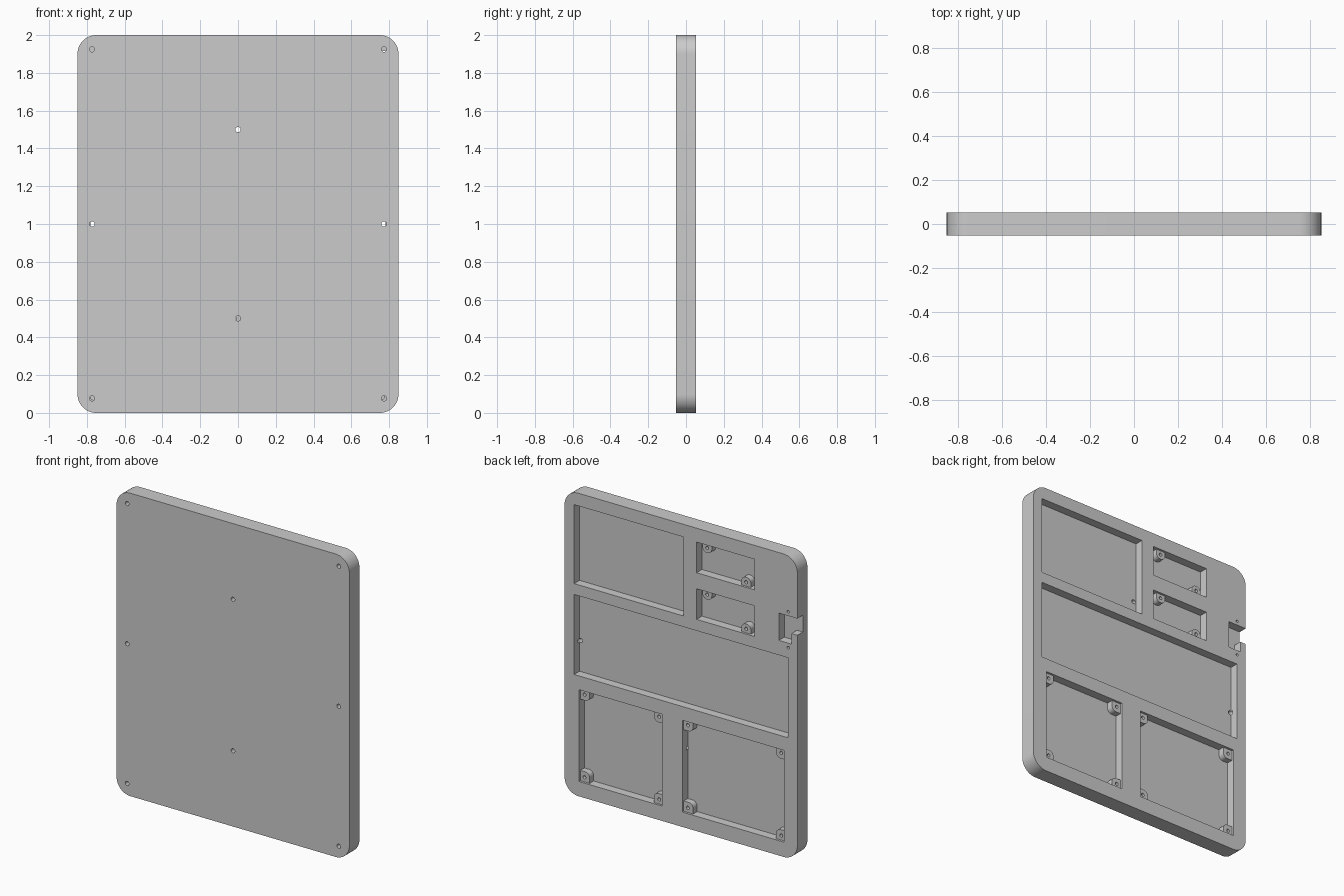
import bpy, bmesh, math

if "Cube" in bpy.data.objects:
    bpy.data.objects.remove(bpy.data.objects["Cube"], do_unlink=True)

BACK, FRONT = 0.0525, -0.0525
FLOOR = -0.004        # bottom of the pockets
POST_TOP = 0.038      # posts stop just short of the back face

grey = bpy.data.materials.new("plain_grey")
grey.use_nodes = True
grey.diffuse_color = (0.6, 0.6, 0.6, 1)
grey.node_tree.nodes["Principled BSDF"].inputs["Base Color"].default_value = (0.6, 0.6, 0.6, 1)


def rounded_rect(x0, x1, z0, z1, r, steps=8):
    pts = []
    corners = [(x1 - r, z1 - r), (x0 + r, z1 - r), (x0 + r, z0 + r), (x1 - r, z0 + r)]
    for i, (cx, cz) in enumerate(corners):
        for k in range(steps + 1):
            a = math.pi / 2 * (i + k / steps)
            pts.append((cx + r * math.cos(a), cz + r * math.sin(a)))
    return pts


def rect(x0, x1, z0, z1):
    return [(x0, z0), (x1, z0), (x1, z1), (x0, z1)]


def circle(x, z, r, n=20):
    return [(x + r * math.cos(2 * math.pi * i / n), z + r * math.sin(2 * math.pi * i / n))
            for i in range(n)]


def prisms(name, shapes):
    """One object from (outline, y start, y end) entries."""
    bm = bmesh.new()
    for pts, y0, y1 in shapes:
        face = bm.faces.new([bm.verts.new((x, y0, z)) for x, z in pts])
        ext = bmesh.ops.extrude_face_region(bm, geom=[face])
        verts = [v for v in ext["geom"] if isinstance(v, bmesh.types.BMVert)]
        bmesh.ops.translate(bm, verts=verts, vec=(0, y1 - y0, 0))
    bmesh.ops.recalc_face_normals(bm, faces=bm.faces)
    mesh = bpy.data.meshes.new(name)
    bm.to_mesh(mesh)
    bm.free()
    mesh.materials.append(grey)
    obj = bpy.data.objects.new(name, mesh)
    bpy.context.collection.objects.link(obj)
    return obj


def activate(obj):
    bpy.ops.object.select_all(action='DESELECT')
    obj.select_set(True)
    bpy.context.view_layer.objects.active = obj


def cut(obj, shapes):
    cutter = prisms("cutter", shapes)
    cutter.hide_render = True
    mod = obj.modifiers.new("cut", 'BOOLEAN')
    mod.operation, mod.solver, mod.object = 'DIFFERENCE', 'EXACT', cutter
    activate(obj)
    bpy.ops.object.modifier_apply(modifier=mod.name)
    bpy.data.objects.remove(cutter, do_unlink=True)


# Pocket outlines: x0, x1, z0, z1
upper_pocket = (-0.02, 0.78, 1.395, 1.916)
middle_pocket = (-0.78, 0.78, 0.795, 1.323)
lower_pockets = [(0.14, 0.745, 0.098, 0.704), (-0.752, -0.01, 0.098, 0.704)]
small_pockets = [(-0.536, -0.114, z, z + 0.202) for z in (1.398, 1.706)]

# Slab with pockets and an edge notch open to the side
panel = prisms("panel", [(rounded_rect(-0.85, 0.85, 0, 2, 0.1, 12), FRONT, BACK)])
notch = [(-0.715, 1.42), (-0.715, 1.6), (-0.9, 1.6), (-0.9, 1.49), (-0.807, 1.49), (-0.807, 1.42)]
outlines = [rect(*p) for p in [upper_pocket, middle_pocket] + lower_pockets + small_pockets]
cut(panel, [(o, FLOOR, BACK + 0.05) for o in outlines + [notch]])

# Screw holes from the front, and a pair beside the notch on the back
front_holes = [(x, z) for x in (-0.773, 0.773) for z in (0.077, 1.0, 1.925)]
front_holes += [(0, 0.5), (0, 1.5)]
cut(panel, [(circle(x, z, 0.014), FRONT - 0.05, 0.01) for x, z in front_holes]
    + [(circle(-0.783, z, 0.009), 0.01, BACK + 0.05) for z in (1.39, 1.627)])

# Screw posts, rooted in the pocket walls
SIZE, ROOT, INSET = 0.068, 0.035, 0.03
posts, post_holes = [], []
for x0, x1, z0, z1 in lower_pockets:
    for x, sx in ((x0, 1), (x1, -1)):
        for z, sz in ((z0, 1), (z1, -1)):
            xs = sorted((x - sx * ROOT, x + sx * SIZE))
            zs = sorted((z - sz * ROOT, z + sz * SIZE))
            posts.append(rounded_rect(*xs, *zs, 0.032))
            post_holes.append((x + sx * INSET, z + sz * INSET))
for x0, x1, z0, z1 in small_pockets:
    for x, z, sz in ((x1 - 0.067, z1, -1), (x0 + 0.07, z0, 1)):
        zs = sorted((z - sz * ROOT, z + sz * 0.058))
        posts.append(rounded_rect(x - 0.034, x + 0.034, *zs, 0.03))
        post_holes.append((x, z + sz * 0.026))
screw_posts = prisms("screw_posts", [(p, FLOOR - 0.01, POST_TOP) for p in posts])
cut(screw_posts, [(circle(x, z, 0.011, 16), 0.0, BACK) for x, z in post_holes])

for obj in (panel, screw_posts):
    activate(obj)
    bpy.ops.object.shade_smooth_by_angle(angle=math.radians(30))
